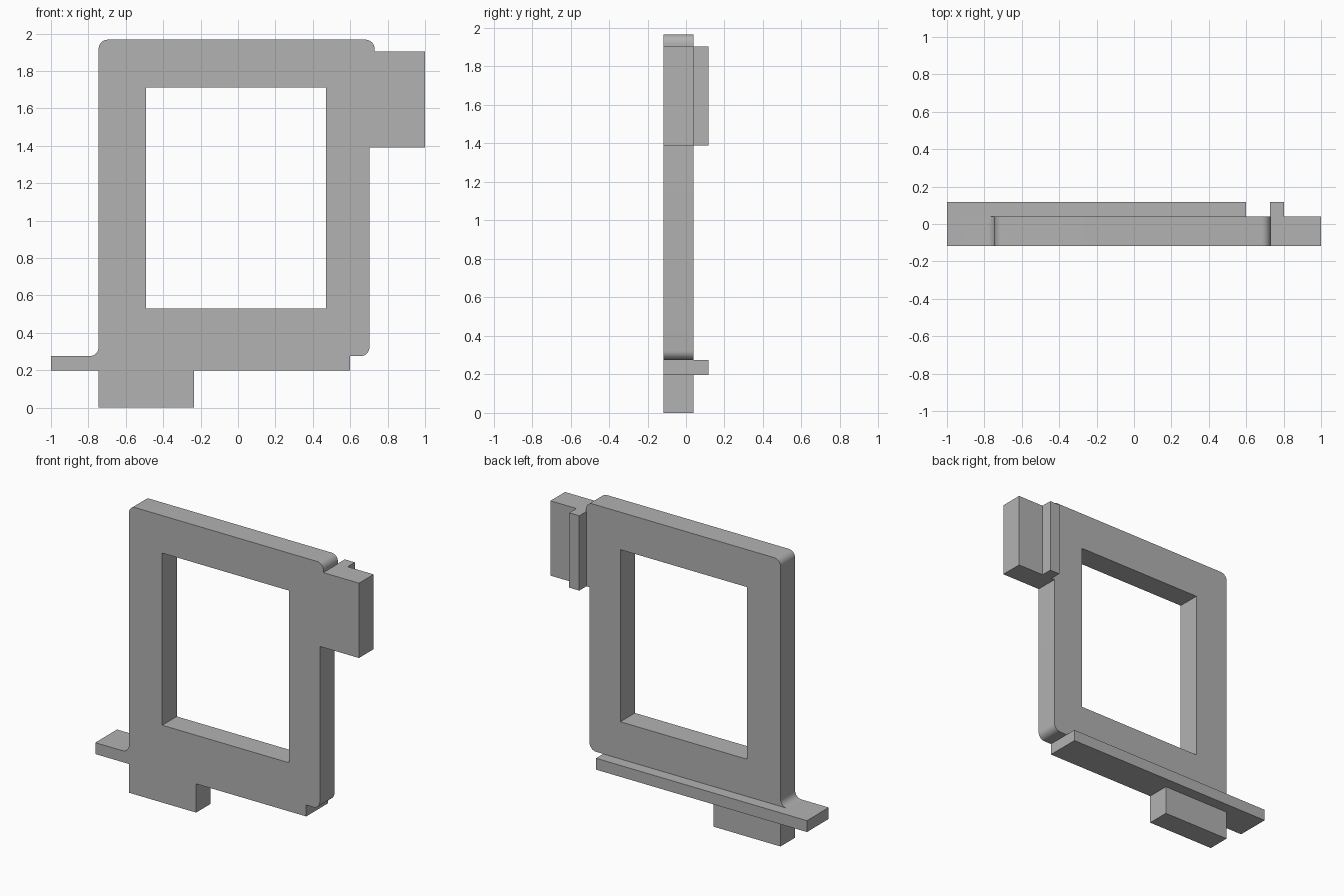
import bpy
import bmesh
import math
from mathutils import Vector

cube = bpy.data.objects.get("Cube")
if cube:
    bpy.data.objects.remove(cube, do_unlink=True)

grey = bpy.data.materials.new("plain grey")
grey.use_nodes = True
COLOUR = (0.448, 0.448, 0.448, 1)
grey.diffuse_color = COLOUR
grey.node_tree.nodes["Principled BSDF"].inputs["Base Color"].default_value = COLOUR

FRONT, BACK, RAIL_BACK = -0.118, 0.04, 0.118
R = 0.048       # corner radius
STEPS = 8       # segments per rounded corner


def rounded(points):
    """Replace each corner that has a radius by a quarter arc."""
    out = []
    for i, (x, z, r) in enumerate(points):
        p = Vector((x, z))
        if not r:
            out.append(p)
            continue
        a = (Vector(points[i - 1][:2]) - p).normalized() * r
        b = (Vector(points[(i + 1) % len(points)][:2]) - p).normalized() * r
        for s in range(STEPS + 1):
            t = s / STEPS * math.pi / 2
            out.append(p + a * (1 - math.sin(t)) + b * (1 - math.cos(t)))
    return out


def plate(name, loops, y0, y1):
    """Fill closed x-z loops (outline, then holes) and extrude along y."""
    bm = bmesh.new()
    edges = []
    for loop in loops:
        verts = [bm.verts.new((p[0], y0, p[1])) for p in loop]
        edges += [bm.edges.new((v, verts[i - 1])) for i, v in enumerate(verts)]
    bmesh.ops.triangle_fill(bm, use_beauty=True, edges=edges)
    ext = bmesh.ops.extrude_face_region(bm, geom=bm.faces[:], use_keep_orig=True)
    moved = [g for g in ext["geom"] if isinstance(g, bmesh.types.BMVert)]
    bmesh.ops.translate(bm, verts=moved, vec=(0, y1 - y0, 0))
    bmesh.ops.recalc_face_normals(bm, faces=bm.faces[:])
    mesh = bpy.data.meshes.new(name)
    bm.to_mesh(mesh)
    bm.free()
    mesh.materials.append(grey)
    obj = bpy.data.objects.new(name, mesh)
    bpy.context.collection.objects.link(obj)
    bpy.ops.object.select_all(action="DESELECT")
    obj.select_set(True)
    bpy.context.view_layer.objects.active = obj
    bpy.ops.object.shade_smooth_by_angle(angle=math.radians(30))
    return obj


def rect(x0, x1, z0, z1):
    return [(x0, z0), (x1, z0), (x1, z1), (x0, z1)]


# Frame with foot, side tab and lower ledge in one outline
outline = rounded([
    (-0.745, 0, 0), (-0.235, 0, 0), (-0.235, 0.197, 0), (0.6, 0.197, 0),
    (0.6, 0.275, 0), (0.703, 0.275, R), (0.703, 1.39, 0), (1, 1.39, 0),
    (1, 1.903, 0), (0.73, 1.903, 0), (0.73, 1.967, R), (-0.745, 1.967, R),
    (-0.745, 0.275, R), (-1, 0.275, 0), (-1, 0.197, 0), (-0.745, 0.197, 0),
])
plate("window_frame", [outline, rect(-0.492, 0.47, 0.53, 1.71)], FRONT, BACK)

# Raised ribs on the back
plate("lower_rail", [rect(-1, 0.6, 0.197, 0.275)], BACK, RAIL_BACK)
plate("tab_rib", [rect(0.727, 0.803, 1.39, 1.903)], BACK, RAIL_BACK)
